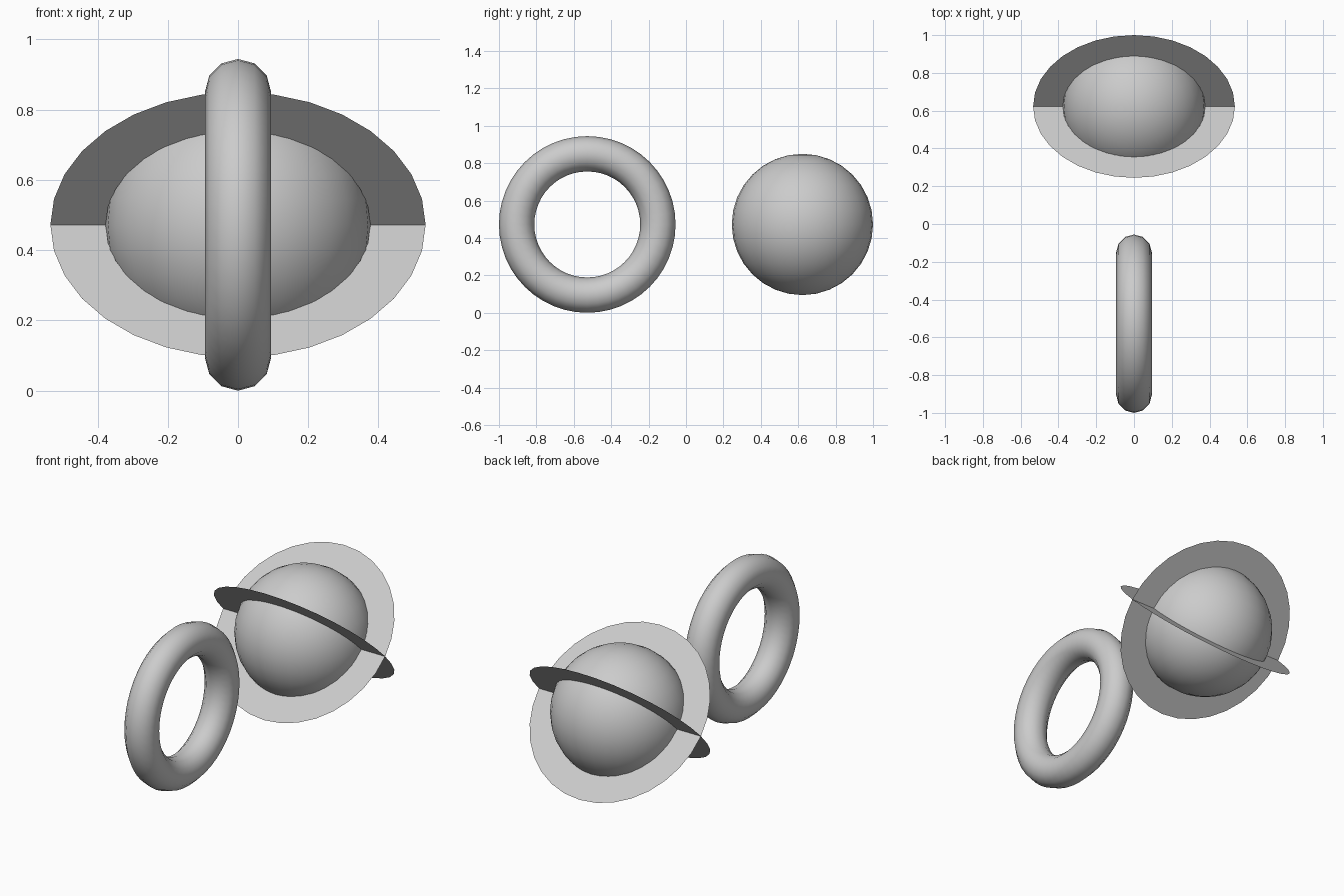
import bpy, bmesh
from math import pi, sin, cos, radians

if "Cube" in bpy.data.objects:
    bpy.data.objects.remove(bpy.data.objects["Cube"])

R = 0.3777                 # shared base radius
Z = 1.25 * R               # centre height
BALL_Y = 1 - R
TORUS_Y = -1 + 1.25 * R


def smooth():
    bpy.ops.object.shade_smooth_by_angle(angle=radians(40))


# Upright torus, axis along x
bpy.ops.mesh.primitive_torus_add(major_radius=R, minor_radius=R / 4,
                                 major_segments=48, minor_segments=12,
                                 location=(0, TORUS_Y, Z), rotation=(0, pi / 2, 0))
bpy.context.object.name = "torus"
smooth()

# Ball
bpy.ops.mesh.primitive_uv_sphere_add(segments=32, ring_count=16, radius=R,
                                     location=(0, BALL_Y, Z))
bpy.context.object.name = "ball"
smooth()


# Flat ring around the ball, tilted about x
def flat_ring(name, tilt, sides=32):
    bm = bmesh.new()
    loops = []
    for r in (R * 0.998, R * 2 ** 0.5):
        loops.append([bm.verts.new((r * cos(2 * pi * i / sides),
                                    r * sin(2 * pi * i / sides), 0))
                      for i in range(sides)])
    inner, outer = loops
    for i in range(sides):
        j = (i + 1) % sides
        bm.faces.new((inner[i], outer[i], outer[j], inner[j]))
    mesh = bpy.data.meshes.new(name)
    bm.to_mesh(mesh)
    bm.free()
    ob = bpy.data.objects.new(name, mesh)
    ob.location = (0, BALL_Y, Z)
    ob.rotation_euler = (tilt, 0, 0)
    bpy.context.collection.objects.link(ob)


flat_ring("ring_rising", pi / 4)
flat_ring("ring_falling", -pi / 4)
